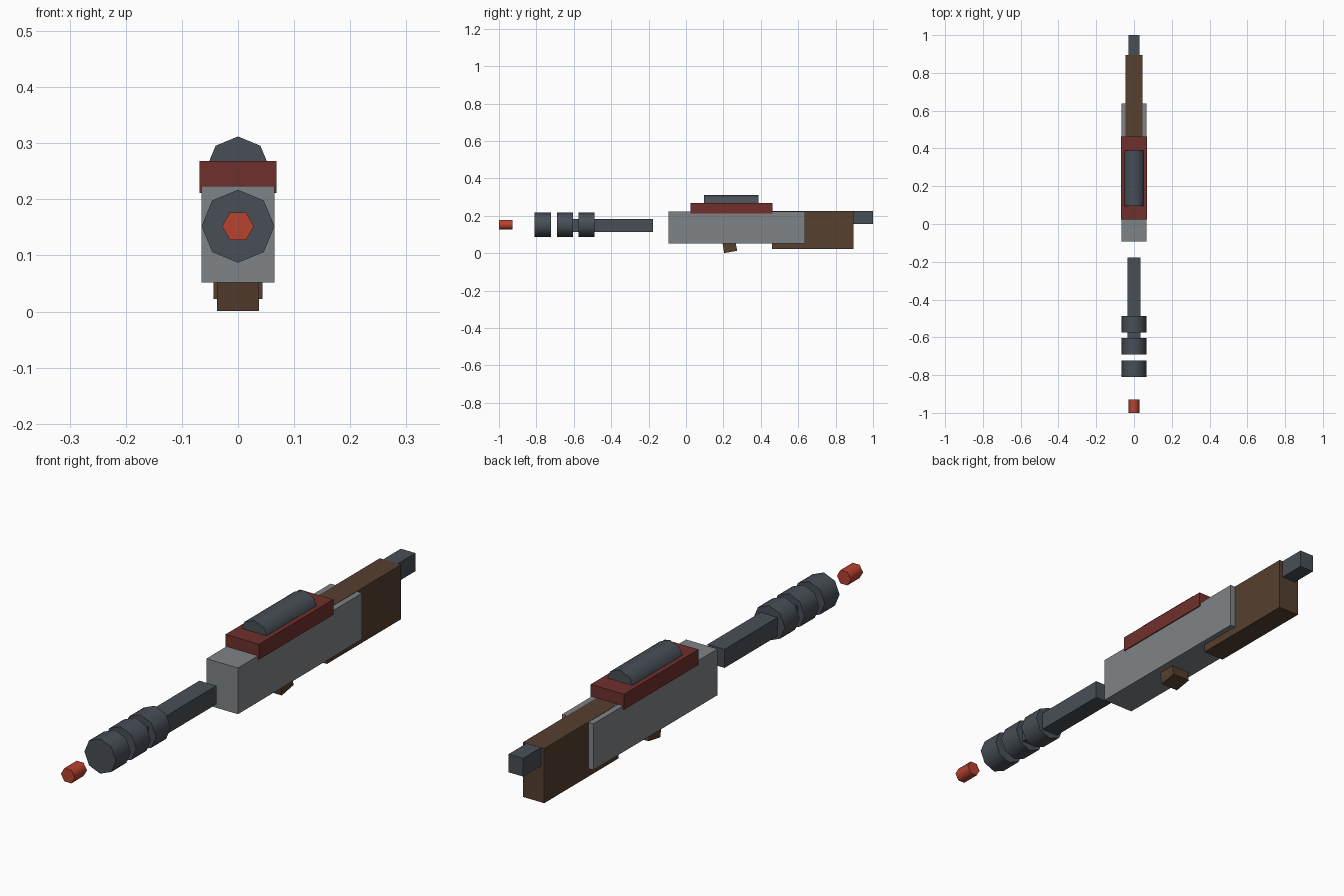
import bpy
from math import radians, pi

if "Cube" in bpy.data.objects:
    bpy.data.objects.remove(bpy.data.objects["Cube"])


def material(name, rgb):
    m = bpy.data.materials.new(name)
    m.diffuse_color = (*rgb, 1)
    m.use_nodes = True
    m.node_tree.nodes["Principled BSDF"].inputs["Base Color"].default_value = m.diffuse_color
    return m


STEEL = material("steel", (0.21, 0.23, 0.24))
DARK = material("dark_metal", (0.065, 0.078, 0.095))
WOOD = material("wood", (0.092, 0.05, 0.028))
RED = material("red_paint", (0.16, 0.03, 0.025))
GLOW = material("red_tip", (0.48, 0.055, 0.03))


def finish(name, mat):
    ob = bpy.context.object
    ob.name = name
    ob.data.materials.append(mat)
    return ob


def box(name, mat, width, y, z, tilt=0):
    """Box centred on x = 0, spanning the y and z ranges."""
    bpy.ops.mesh.primitive_cube_add(
        size=1, location=(0, sum(y) / 2, sum(z) / 2), rotation=(radians(tilt), 0, 0))
    ob = finish(name, mat)
    ob.scale = (width, y[1] - y[0], z[1] - z[0])
    return ob


def rod(name, mat, sides, radius, y, z, roll=0):
    """Low-sided cylinder lying along y, softly shaded round its side."""
    bpy.ops.mesh.primitive_cylinder_add(
        vertices=sides, radius=radius, depth=y[1] - y[0],
        location=(0, sum(y) / 2, z), rotation=(pi / 2, roll, 0))
    ob = finish(name, mat)
    bpy.ops.object.shade_smooth_by_angle(angle=radians(70))
    return ob


# Receiver and stock (stock top sits a hair above the receiver)
box("receiver", STEEL, 0.13, (-0.093, 0.637), (0.052, 0.224))
box("stock", WOOD, 0.088, (0.46, 0.896), (0.022, 0.225))
box("stock_end", DARK, 0.06, (0.89, 1.0), (0.157, 0.2245))

# Trigger grip, slightly tilted, running up into the receiver
box("trigger_grip", WOOD, 0.074, (0.196, 0.266), (0.006, 0.096), 10)

# Top rail and scope
box("top_rail", RED, 0.138, (0.025, 0.462), (0.211, 0.268))
rod("scope", DARK, 8, 0.0565, (0.095, 0.388), 0.2555)

# Barrel, muzzle rings and floating tip
box("barrel", DARK, 0.07, (-0.63, -0.177), (0.113, 0.182))
for i, front in enumerate((-0.81, -0.691, -0.575)):
    rod(f"muzzle_ring_{i + 1}", DARK, 8, 0.065, (front, front + 0.087), 0.152)
# Points of the hexagon face sideways
rod("muzzle_tip", GLOW, 6, 0.0285, (-1.0, -0.928), 0.152, pi / 6)
